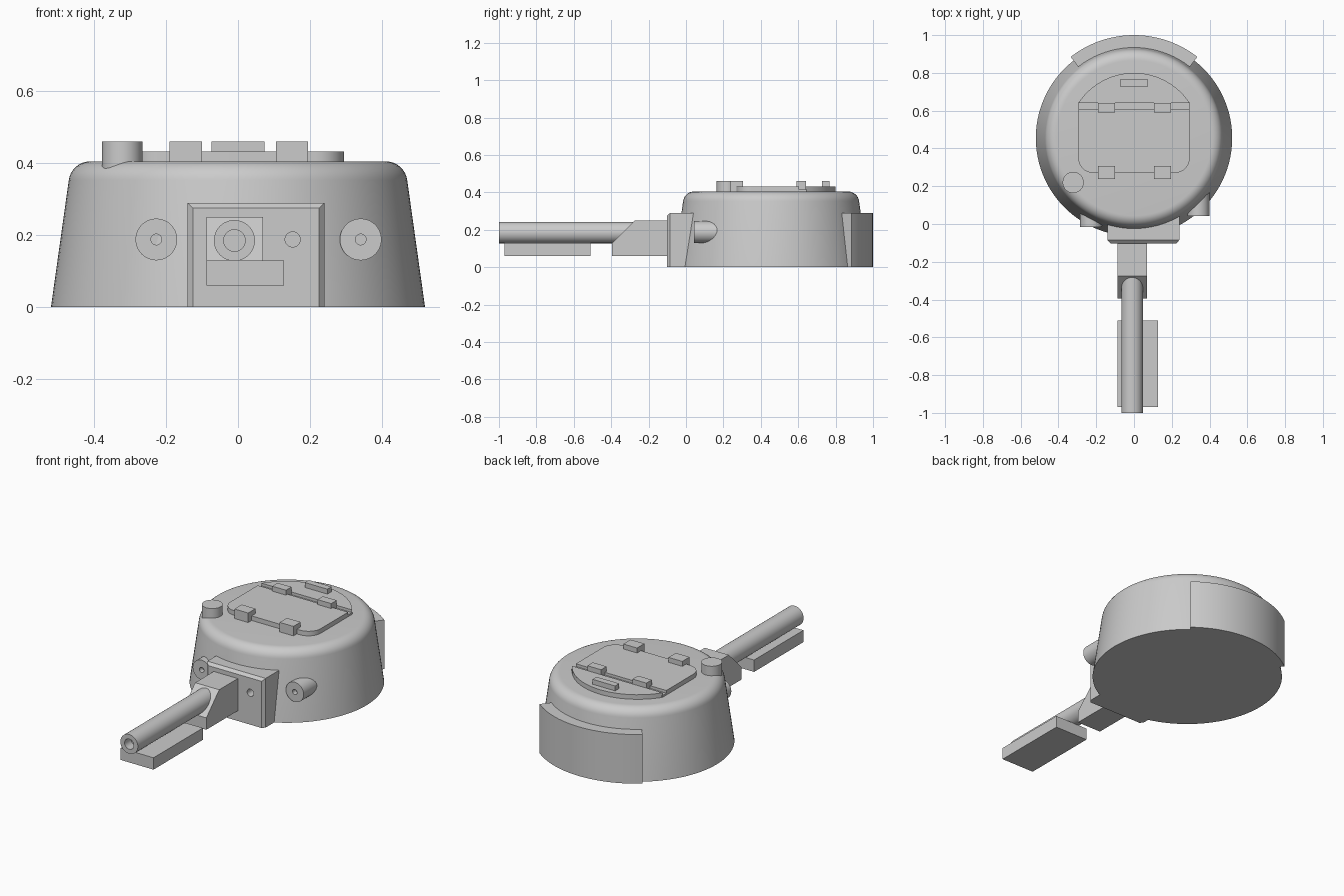
import bpy, bmesh, math
from mathutils import Vector, Matrix

if "Cube" in bpy.data.objects:
    bpy.data.objects.remove(bpy.data.objects["Cube"])

GREY = (0.6, 0.6, 0.6, 1)
mat = bpy.data.materials.new("plain grey")
mat.use_nodes = True
mat.diffuse_color = GREY
mat.node_tree.nodes["Principled BSDF"].inputs["Base Color"].default_value = GREY

CY = 0.455  # turret centre in y
FORWARD = Matrix.Rotation(math.radians(-90), 4, "X")  # lathe axis z becomes +y


def finish(name, bm, smooth=False):
    bmesh.ops.remove_doubles(bm, verts=bm.verts, dist=1e-5)
    bmesh.ops.recalc_face_normals(bm, faces=bm.faces)
    mesh = bpy.data.meshes.new(name)
    bm.to_mesh(mesh)
    bm.free()
    mesh.materials.append(mat)
    obj = bpy.data.objects.new(name, mesh)
    bpy.context.collection.objects.link(obj)
    if smooth:
        bpy.ops.object.select_all(action="DESELECT")
        obj.select_set(True)
        bpy.context.view_layer.objects.active = obj
        bpy.ops.object.shade_smooth_by_angle(angle=math.radians(35))
    return obj


def loft(name, rings, smooth=False):
    """Closed solid through rings of equal length."""
    bm = bmesh.new()
    loops = [[bm.verts.new(p) for p in ring] for ring in rings]
    n = len(loops[0])
    for a, b in zip(loops, loops[1:]):
        for i in range(n):
            j = (i + 1) % n
            bm.faces.new((a[i], a[j], b[j], b[i]))
    bm.faces.new(loops[0])
    bm.faces.new(loops[-1])
    return finish(name, bm, smooth)


def slab(name, outline, z0, z1, smooth=False):
    return loft(name, [[(x, y, z) for x, y in outline] for z in (z0, z1)], smooth)


def box(name, x0, x1, y0, y1, z0, z1):
    return slab(name, [(x0, y0), (x1, y0), (x1, y1), (x0, y1)], z0, z1)


def lathe(name, profile, origin, turn=Matrix(), steps=48):
    """Spin (radius, height) points that start and end on the axis."""
    bm = bmesh.new()
    verts = [bm.verts.new((r, 0, h)) for r, h in profile]
    edges = [bm.edges.new(pair) for pair in zip(verts, verts[1:])]
    bmesh.ops.spin(bm, geom=verts + edges, cent=(0, 0, 0), axis=(0, 0, 1),
                   angle=math.tau, steps=steps, use_duplicate=False)
    bmesh.ops.transform(bm, matrix=Matrix.Translation(origin) @ turn, verts=bm.verts)
    return finish(name, bm, True)


def tube(name, x, y0, y1, z, radius, bore, depth):
    """Forward-pointing cylinder with a blind hole in its front end."""
    return lathe(name, [(0, depth), (bore, depth), (bore, 0), (radius, 0),
                        (radius, y1 - y0), (0, y1 - y0)], (x, y0, z), FORWARD)


def arc(cx, cy, r, start, end, steps):
    angles = [math.radians(start + (end - start) * i / steps) for i in range(steps + 1)]
    return [(cx + r * math.cos(a), cy + r * math.sin(a)) for a in angles]


# Turret shell: sloped wall, rounded shoulder, flat roof
shoulder = arc(0.411, 0.345, 0.06, 8, 90, 8)
lathe("turret_shell", [(0, 0), (0.52, 0)] + shoulder + [(0, 0.405)], (0, CY, 0), steps=96)

# Rear stowage box wrapped around the shell
outer = arc(0, CY, 0.545, 52, 128, 24)
inner = arc(0, CY, 0.44, 128, 52, 24)
slab("rear_box", outer + inner, 0, 0.29, True)

# Mantlet with chamfered front and a sight hole
def mantlet_ring(y, inset):
    x0, x1, z1 = -0.14 + inset, 0.24 - inset, 0.29 - inset
    return [(x0, y, 0), (x1, y, 0), (x1, y, z1), (x0, y, z1)]

mantlet = loft("mantlet", [mantlet_ring(0.1, 0), mantlet_ring(-0.085, 0),
                           mantlet_ring(-0.102, 0.015)])
cutter = lathe("sight_hole_cutter", [(0, 0), (0.021, 0), (0.021, 0.1), (0, 0.1)],
               (0.152, -0.15, 0.188), FORWARD, 32)
cutter.hide_render = True
hole = mantlet.modifiers.new("sight hole", "BOOLEAN")
hole.operation = "DIFFERENCE"
hole.object = cutter
bpy.context.view_layer.objects.active = mantlet
bpy.ops.object.modifier_apply(modifier=hole.name)
bpy.data.objects.remove(cutter)

# Gun cradle with sloped nose, barrel and the block beneath it
side = [(-0.08, 0.06), (-0.395, 0.06), (-0.395, 0.13), (-0.275, 0.25), (-0.08, 0.25)]
loft("gun_cradle", [[(x, y, z) for y, z in side] for x in (-0.087, 0.07)])
tube("gun_barrel", -0.01, -1, -0.15, 0.185, 0.057, 0.03, 0.06)
box("barrel_block", -0.087, 0.128, -0.97, -0.51, 0.06, 0.13)

# Side sight tubes
for name, x, y in (("right_sight", -0.227, -0.015), ("left_sight", 0.341, 0.042)):
    tube(name, x, y, y + 0.22, 0.188, 0.058, 0.015, 0.03)

# Roof hatch: front door, rear segment and the sunken strip between them
door = (arc(-0.215, 0.35, 0.08, 180, 270, 8) + arc(0.215, 0.35, 0.08, 270, 360, 8)
        + [(0.295, 0.605), (-0.295, 0.605)])
slab("hatch_door", door, 0.39, 0.432, True)
box("hatch_strip", -0.295, 0.295, 0.60, 0.645, 0.39, 0.416)
slab("hatch_rear", arc(0, 0.448, 0.352, 33, 147, 24), 0.39, 0.432, True)

# Hinges, handle and roof periscope
for tag, x in (("right", -0.145), ("left", 0.15)):
    box(tag + "_front_hinge", x - 0.045, x + 0.045, 0.238, 0.306, 0.39, 0.461)
    box(tag + "_rear_hinge", x - 0.045, x + 0.045, 0.59, 0.641, 0.39, 0.461)
box("hatch_handle", -0.074, 0.074, 0.728, 0.766, 0.42, 0.461)
lathe("roof_periscope", [(0, 0.3), (0.056, 0.3), (0.056, 0.461), (0, 0.461)], (-0.322, 0.22, 0))
